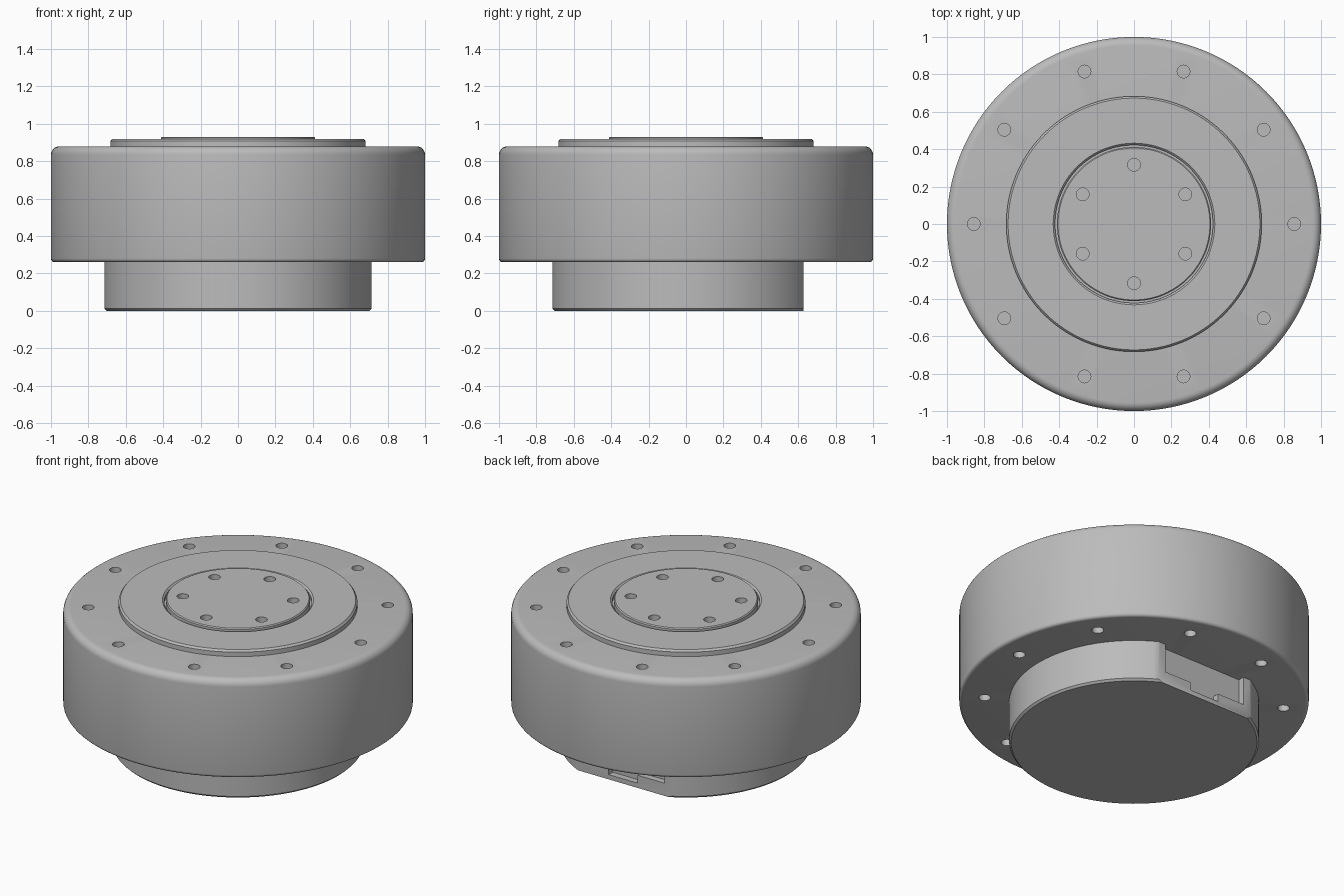
import bpy, bmesh, math
from mathutils import Matrix, Vector

cube = bpy.data.objects.get("Cube")
if cube:
    bpy.data.objects.remove(cube, do_unlink=True)

metal = bpy.data.materials.new("grey metal")
metal.use_nodes = True
GREY = (0.5, 0.5, 0.5, 1)
metal.diffuse_color = GREY
metal.node_tree.nodes["Principled BSDF"].inputs["Base Color"].default_value = GREY


def make_object(name, bm):
    bmesh.ops.recalc_face_normals(bm, faces=bm.faces[:])
    mesh = bpy.data.meshes.new(name)
    bm.to_mesh(mesh)
    bm.free()
    mesh.materials.append(metal)
    obj = bpy.data.objects.new(name, mesh)
    bpy.context.collection.objects.link(obj)
    return obj


def lathe(name, profile, steps=128):
    """Spin an (r, z) profile, closed on the axis, around z."""
    bm = bmesh.new()
    verts = [bm.verts.new((r, 0, z)) for r, z in profile]
    edges = [bm.edges.new(pair) for pair in zip(verts, verts[1:])]
    bmesh.ops.spin(bm, geom=verts + edges, cent=(0, 0, 0), axis=(0, 0, 1),
                   angle=math.tau, steps=steps)
    bmesh.ops.remove_doubles(bm, verts=bm.verts[:], dist=1e-5)
    return make_object(name, bm)


def fillet(r, z, size, start, steps=6):
    """Quarter-circle profile points about a centre, from a start angle."""
    angles = [math.radians(start + 90 * i / steps) for i in range(steps + 1)]
    return [(r + size * math.cos(a), z + size * math.sin(a)) for a in angles]


def add_hole_ring(bm, count, ring, z, depth, offset=0, radius=0.034):
    for i in range(count):
        a = offset + math.tau * i / count
        place = Matrix.Translation((ring * math.cos(a), ring * math.sin(a), z))
        bmesh.ops.create_cone(bm, cap_ends=True, segments=24, radius1=radius,
                              radius2=radius, depth=2 * depth, matrix=place)


def add_box(bm, low, high):
    low, high = Vector(low), Vector(high)
    place = Matrix.Translation((low + high) / 2) @ Matrix.Diagonal((high - low).to_4d())
    bmesh.ops.create_cube(bm, size=1, matrix=place)


def cut(obj, bm):
    cutter = make_object(obj.name + "_cutter", bm)
    cutter.hide_render = True
    mod = obj.modifiers.new("cut", 'BOOLEAN')
    mod.operation, mod.solver, mod.object = 'DIFFERENCE', 'EXACT', cutter
    bpy.context.view_layer.objects.active = obj
    bpy.ops.object.modifier_apply(modifier=mod.name)
    bpy.data.objects.remove(cutter, do_unlink=True)


BODY_LOW, BODY_TOP = 0.26, 0.88

# Main drum with rounded rims and bolt holes on both faces
housing = lathe("housing", [(0, BODY_LOW)]
                + fillet(0.98, BODY_LOW + 0.02, 0.02, -90, 4)
                + fillet(0.955, BODY_TOP - 0.045, 0.045, 0)
                + [(0, BODY_TOP)])
holes = bmesh.new()
add_hole_ring(holes, 10, 0.857, BODY_TOP, 0.07)
add_hole_ring(holes, 10, 0.857, BODY_LOW, 0.07)
cut(housing, holes)

# Raised ring around the output plate, leaving a narrow groove
ring = lathe("raised_ring", [(0, BODY_TOP - 0.01), (0.683, BODY_TOP - 0.01),
                             (0.683, 0.908), (0.673, 0.92), (0.432, 0.92),
                             (0.422, 0.91), (0.422, 0.89), (0, 0.89)])

# Output plate with six bolt holes
plate = lathe("output_plate", [(0, 0.885), (0.412, 0.885), (0.412, 0.924),
                               (0.406, 0.93), (0, 0.93)])
holes = bmesh.new()
add_hole_ring(holes, 6, 0.317, 0.93, 0.04, math.pi / 2)
cut(plate, holes)

# Lower base with a flat at the back
base = lathe("base", [(0, 0), (0.703, 0), (0.715, 0.012),
                      (0.715, BODY_LOW + 0.01), (0, BODY_LOW + 0.01)])
FLAT = 0.628
flat = bmesh.new()
add_box(flat, (-1, FLAT, -1), (1, 1, 1))
cut(base, flat)

# Stepped connector recess in the flat
for half, low in ((0.29, 0.08), (0.1, 0.03)):
    recess = bmesh.new()
    add_box(recess, (-half, FLAT - 0.04, low), (half, 1, 1))
    cut(base, recess)

# Smooth walls, sharp rims
for obj in (housing, ring, plate, base):
    bpy.ops.object.select_all(action='DESELECT')
    obj.select_set(True)
    bpy.context.view_layer.objects.active = obj
    bpy.ops.object.shade_smooth_by_angle(angle=math.radians(30))
